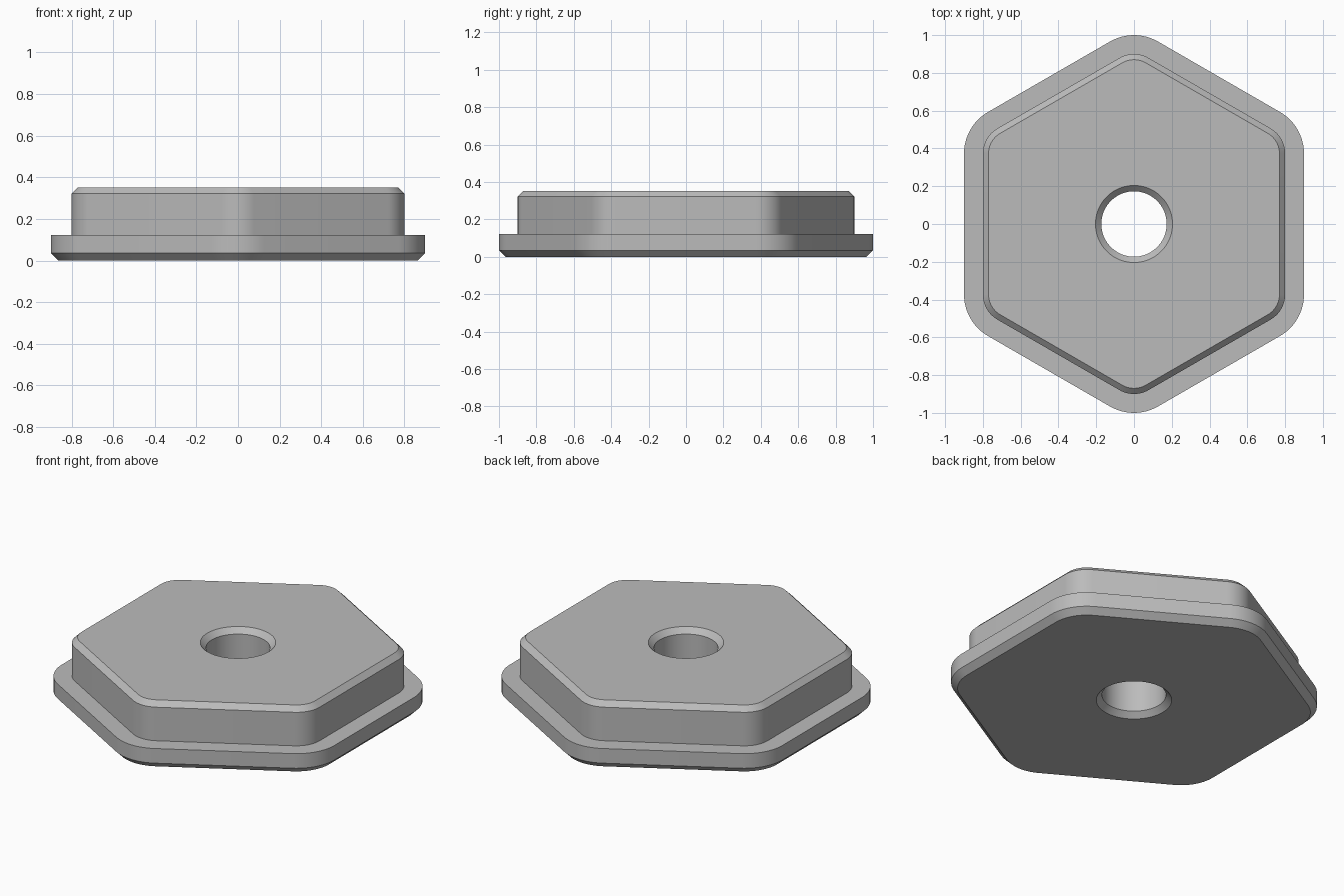
import bpy, bmesh
from math import cos, sin, pi, radians

cube = bpy.data.objects.get("Cube")
if cube:
    bpy.data.objects.remove(cube, do_unlink=True)

STEPS = 12                    # segments in each rounded corner
COUNT = 6 * (STEPS + 1)
CORE = 0.646                  # apothem of the hexagon holding the corner centres


def rounded_hexagon(apothem):
    """Outline with corners on the y axis, offset from the core hexagon."""
    radius, centre = apothem - CORE, CORE / cos(pi / 6)
    points = []
    for corner in range(6):
        a = pi / 2 + corner * pi / 3
        for i in range(STEPS + 1):
            t = a + (i / STEPS - 0.5) * pi / 3
            points.append((centre * cos(a) + radius * cos(t),
                           centre * sin(a) + radius * sin(t)))
    return points


def circle(radius):
    """Circle with as many points as the hexagon outline, aligned with it."""
    start = pi / 2 - STEPS * pi / COUNT
    return [(radius * cos(start + 2 * pi * i / COUNT),
             radius * sin(start + 2 * pi * i / COUNT)) for i in range(COUNT)]


# Closed section: flange, raised body, then the chamfered bore
section = [
    (rounded_hexagon, 0.865, 0.0),
    (rounded_hexagon, 0.90, 0.035),
    (rounded_hexagon, 0.90, 0.122),
    (rounded_hexagon, 0.80, 0.122),
    (rounded_hexagon, 0.80, 0.322),
    (rounded_hexagon, 0.77, 0.352),
    (circle, 0.204, 0.352),
    (circle, 0.173, 0.321),
    (circle, 0.173, 0.031),
    (circle, 0.204, 0.0),
]

bm = bmesh.new()
rings = [[bm.verts.new((x, y, z)) for x, y in outline(size)]
         for outline, size, z in section]
for k, lower in enumerate(rings):
    upper = rings[(k + 1) % len(rings)]
    for i in range(COUNT):
        j = (i + 1) % COUNT
        bm.faces.new((lower[i], lower[j], upper[j], upper[i]))
bmesh.ops.recalc_face_normals(bm, faces=bm.faces)
mesh = bpy.data.meshes.new("flanged_hexagon_plate")
bm.to_mesh(mesh)
bm.free()

plate = bpy.data.objects.new("flanged_hexagon_plate", mesh)
bpy.context.collection.objects.link(plate)

# Plain grey material
grey = bpy.data.materials.new("plain_grey")
grey.use_nodes = True
colour = (0.5, 0.5, 0.5, 1.0)
grey.diffuse_color = colour
grey.node_tree.nodes["Principled BSDF"].inputs["Base Color"].default_value = colour
mesh.materials.append(grey)

# Smooth corners and bore, crisp chamfer edges
bpy.ops.object.select_all(action="DESELECT")
plate.select_set(True)
bpy.context.view_layer.objects.active = plate
bpy.ops.object.shade_smooth_by_angle(angle=radians(30))
